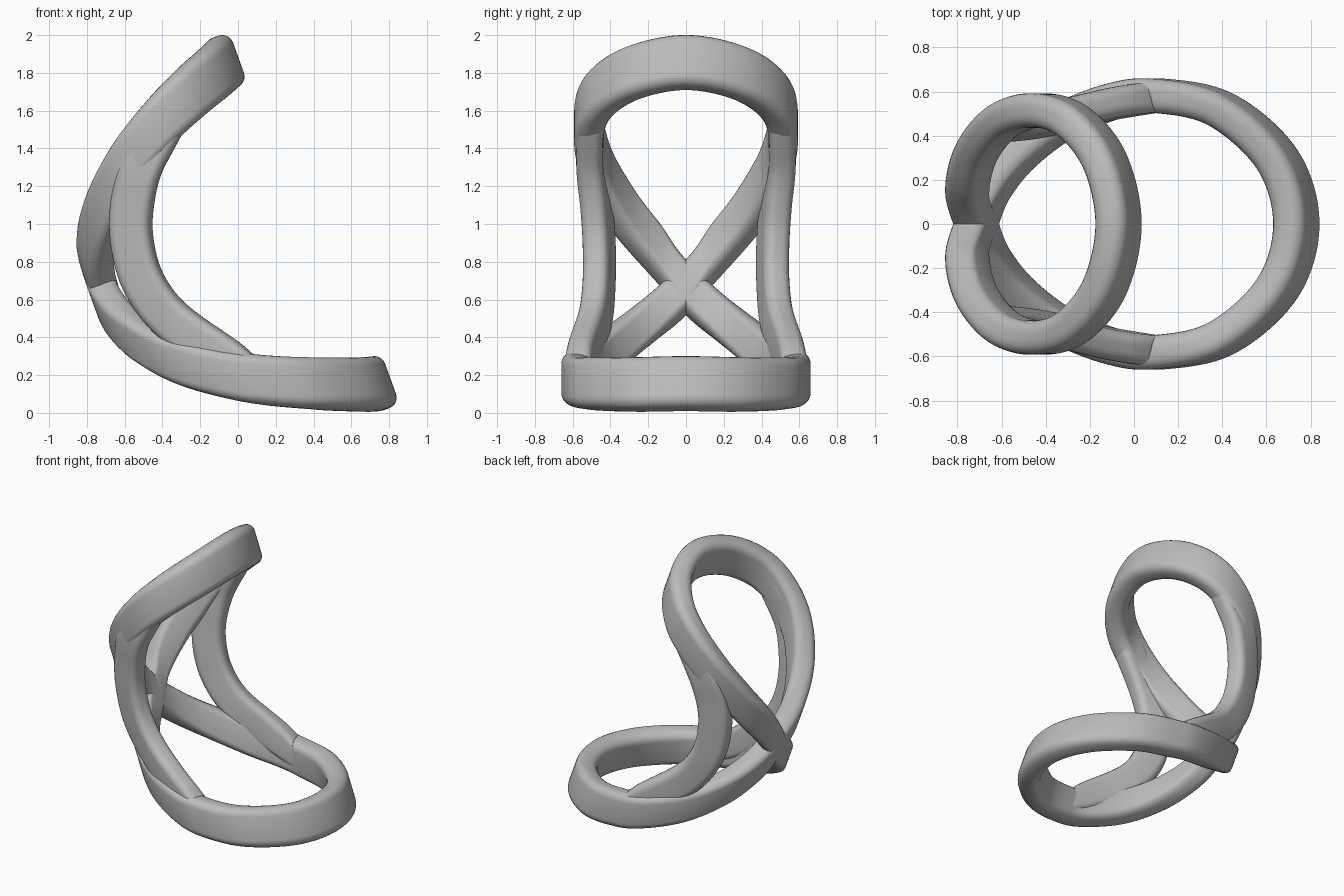
import bpy, math
from mathutils import Vector

cube = bpy.data.objects.get("Cube")
if cube:
    bpy.data.objects.remove(cube)

# One matt grey for everything
grey = bpy.data.materials.new("stone grey")
grey.use_nodes = True
COLOUR = (0.5, 0.5, 0.5, 1)
grey.diffuse_color = COLOUR
shader = grey.node_tree.nodes["Principled BSDF"]
shader.inputs["Base Color"].default_value = COLOUR
shader.inputs["Roughness"].default_value = 0.6


def smooth_path(points, closed, steps=10):
    """Catmull-Rom samples through the points."""
    pts = [Vector(p) for p in points]
    n = len(pts)

    def at(i):
        return pts[i % n] if closed else pts[max(0, min(n - 1, i))]

    out = []
    for i in range(n if closed else n - 1):
        a, b, c, d = (at(i + k) for k in (-1, 0, 1, 2))
        for s in range(steps):
            t = s / steps
            out.append(b + (c - a) * (t / 2)
                       + (a * 2 - b * 5 + c * 4 - d) * (t * t / 2)
                       + (b * 3 - a - c * 3 + d) * (t ** 3 / 2))
    if not closed:
        out.append(pts[-1])
    return out


def rounded_section(half_thin, half_long, radius, arc=5):
    """Rounded rectangle as (thin, long) pairs."""
    ring = []
    corners = ((1, 1), (-1, 1), (-1, -1), (1, -1))
    for q, (sx, sy) in enumerate(corners):
        for k in range(arc + 1):
            ang = math.pi / 2 * (q + k / arc)
            ring.append((sx * (half_thin - radius) + radius * math.cos(ang),
                         sy * (half_long - radius) + radius * math.sin(ang)))
    return ring


def sweep(name, path, axes, ring, closed):
    """Carry the section along the path, its long side following the axes."""
    n, m = len(path), len(ring)
    verts, faces = [], []
    for i, p in enumerate(path):
        if closed:
            tangent = path[(i + 1) % n] - path[i - 1]
        else:
            tangent = path[min(i + 1, n - 1)] - path[max(i - 1, 0)]
        long_axis = axes[i].normalized()
        thin_axis = long_axis.cross(tangent).normalized()
        verts += [p + thin_axis * u + long_axis * v for u, v in ring]
    for i in range(n if closed else n - 1):
        a, b = i * m, (i + 1) % n * m
        for k in range(m):
            k2 = (k + 1) % m
            faces.append((a + k, a + k2, b + k2, b + k))
    if not closed:
        faces.append(tuple(reversed(range(m))))
        faces.append(tuple(range((n - 1) * m, n * m)))
    mesh = bpy.data.meshes.new(name)
    mesh.from_pydata(verts, [], faces)
    mesh.materials.append(grey)
    obj = bpy.data.objects.new(name, mesh)
    bpy.context.collection.objects.link(obj)
    bpy.ops.object.select_all(action="DESELECT")
    obj.select_set(True)
    bpy.context.view_layer.objects.active = obj
    bpy.ops.object.mode_set(mode="EDIT")
    bpy.ops.mesh.select_all(action="SELECT")
    bpy.ops.mesh.normals_make_consistent(inside=False)
    bpy.ops.object.mode_set(mode="OBJECT")
    bpy.ops.object.shade_smooth_by_angle(angle=math.radians(40))
    return obj


def flip(points):
    return [(x, -y, z) for x, y, z in points]


# Figure-eight band: an upper loop and a lower loop crossing at the back
top = (-0.07, 0, 1.855)
crossing = (-0.715, 0, 0.665)
tip = (0.735, 0, 0.155)
upper = [(-0.13, 0.28, 1.80), (-0.27, 0.46, 1.68), (-0.43, 0.515, 1.52),
         (-0.59, 0.47, 1.31), (-0.71, 0.33, 1.07), (-0.755, 0.15, 0.85)]
lower = [(-0.655, 0.15, 0.53), (-0.53, 0.31, 0.40), (-0.33, 0.46, 0.285),
         (-0.08, 0.56, 0.21), (0.12, 0.58, 0.175), (0.4, 0.515, 0.155),
         (0.65, 0.29, 0.15)]
eight = ([top] + upper + [crossing] + flip(lower) + [tip]
         + lower[::-1] + [crossing] + flip(upper)[::-1])
path = smooth_path(eight, True)
lean = Vector((0.34, 0, -0.94))
sweep("figure_eight_band", path, [lean] * len(path),
      rounded_section(0.077, 0.145, 0.06), True)

# Side struts joining the two loops: position and long direction of the section
strut = [((-0.34, 0.505, 1.6), (0.5, 0, -0.8)),
         ((-0.50, 0.505, 1.33), (0.85, 0.1, -0.5)),
         ((-0.56, 0.475, 1.1), (0.95, 0.25, -0.15)),
         ((-0.56, 0.46, 0.9), (0.95, 0.3, 0.1)),
         ((-0.5, 0.46, 0.69), (0.85, 0.28, 0.45)),
         ((-0.36, 0.48, 0.5), (0.55, 0.25, 0.8)),
         ((-0.12, 0.54, 0.325), (0.4, 0.15, 0.9)),
         ((0.1, 0.575, 0.2), (-0.2, 0, 0.95))]
for name, mirrored in (("left_strut", False), ("right_strut", True)):
    points, longs = zip(*strut)
    if mirrored:
        points, longs = flip(points), flip(longs)
    sweep(name, smooth_path(points, False), smooth_path(longs, False),
          rounded_section(0.07, 0.112, 0.05), False)
